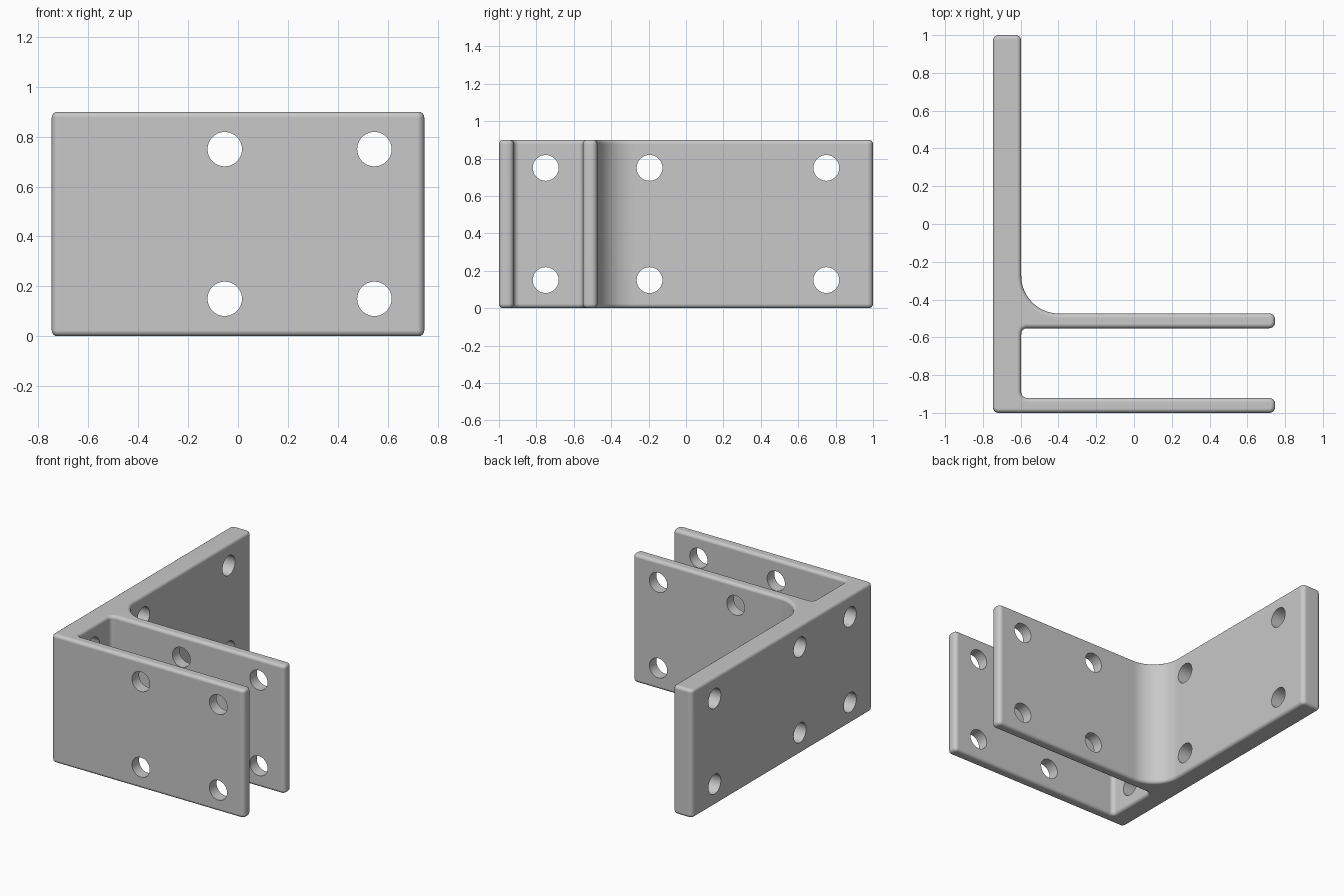
import bpy, bmesh
from math import radians, sin, cos
from mathutils import Vector, Matrix

cube = bpy.data.objects.get("Cube")
if cube:
    bpy.data.objects.remove(cube, do_unlink=True)

HEIGHT = 0.9
HALF_W = 0.747          # half width in x
SPINE_IN = -0.597       # inner face of the long plate
EDGE_R = 0.03           # rounding of small profile corners
WEB_R = 0.2             # large inner fillet
HOLE_R = 0.069

grey = bpy.data.materials.new("grey_metal")
grey.use_nodes = True
colour = (0.58, 0.58, 0.58, 1)
grey.diffuse_color = colour
grey.node_tree.nodes["Principled BSDF"].inputs["Base Color"].default_value = colour


def rounded(corners, steps):
    """Replace each right-angled (x, y, radius) corner with an arc."""
    pts = []
    for i, (x, y, r) in enumerate(corners):
        p = Vector((x, y))
        a = (Vector(corners[i - 1][:2]) - p).normalized()
        b = (Vector(corners[(i + 1) % len(corners)][:2]) - p).normalized()
        n = steps * 4 if r > 0.1 else steps
        for k in range(n + 1):
            t = radians(90) * k / n
            pts.append(p + (a * (1 - sin(t)) + b * (1 - cos(t))) * r)
    return pts


def make_object(name, bm):
    bmesh.ops.recalc_face_normals(bm, faces=bm.faces)
    mesh = bpy.data.meshes.new(name)
    bm.to_mesh(mesh)
    bm.free()
    mesh.materials.append(grey)
    obj = bpy.data.objects.new(name, mesh)
    bpy.context.collection.objects.link(obj)
    return obj


# Bracket profile: long plate with two parallel arms
outline = [
    (-HALF_W, -1, EDGE_R), (HALF_W, -1, EDGE_R),
    (HALF_W, -0.921, EDGE_R), (SPINE_IN, -0.921, EDGE_R),
    (SPINE_IN, -0.552, EDGE_R), (HALF_W, -0.552, EDGE_R),
    (HALF_W, -0.474, EDGE_R), (SPINE_IN, -0.474, WEB_R),
    (SPINE_IN, 1, EDGE_R), (-HALF_W, 1, EDGE_R),
]
bm = bmesh.new()
base = bm.faces.new([bm.verts.new((p.x, p.y, 0)) for p in rounded(outline, 5)])
top = bmesh.ops.extrude_face_region(bm, geom=[base], use_keep_orig=True)["geom"]
bmesh.ops.translate(bm, vec=(0, 0, HEIGHT),
                    verts=[v for v in top if isinstance(v, bmesh.types.BMVert)])
bracket = make_object("bracket", bm)

# Hole cutters: through both arms (along y) and through the long plate (along x)
bm = bmesh.new()


def add_hole(axis, depth, location):
    matrix = Matrix.Translation(location) @ Matrix.Rotation(radians(90), 4, axis)
    bmesh.ops.create_cone(bm, cap_ends=True, segments=40, radius1=HOLE_R,
                          radius2=HOLE_R, depth=depth, matrix=matrix)


for z in (0.15, 0.75):
    for x in (-0.053, 0.547):
        add_hole('X', 0.8, (x, -0.75, z))
    for y in (-0.75, -0.195, 0.75):
        add_hole('Y', 0.3, (-0.67, y, z))
cutter = make_object("hole_cutter", bm)
cutter.hide_render = True

# Round the top and bottom rims, then drill the holes
bevel = bracket.modifiers.new("rim_rounding", 'BEVEL')
bevel.width = 0.023
bevel.segments = 4
bevel.limit_method = 'ANGLE'
bevel.angle_limit = radians(50)
bevel.use_clamp_overlap = False
drill = bracket.modifiers.new("holes", 'BOOLEAN')
drill.operation = 'DIFFERENCE'
drill.solver = 'EXACT'
drill.object = cutter

bpy.ops.object.select_all(action='DESELECT')
bpy.context.view_layer.objects.active = bracket
bracket.select_set(True)
for name in ("rim_rounding", "holes"):
    bpy.ops.object.modifier_apply(modifier=name)
bpy.data.objects.remove(cutter, do_unlink=True)

# Smooth rounded edges while keeping the plates flat
bpy.ops.object.shade_smooth_by_angle(angle=radians(35))
normals = bracket.modifiers.new("flat_plates", 'WEIGHTED_NORMAL')
normals.keep_sharp = True
